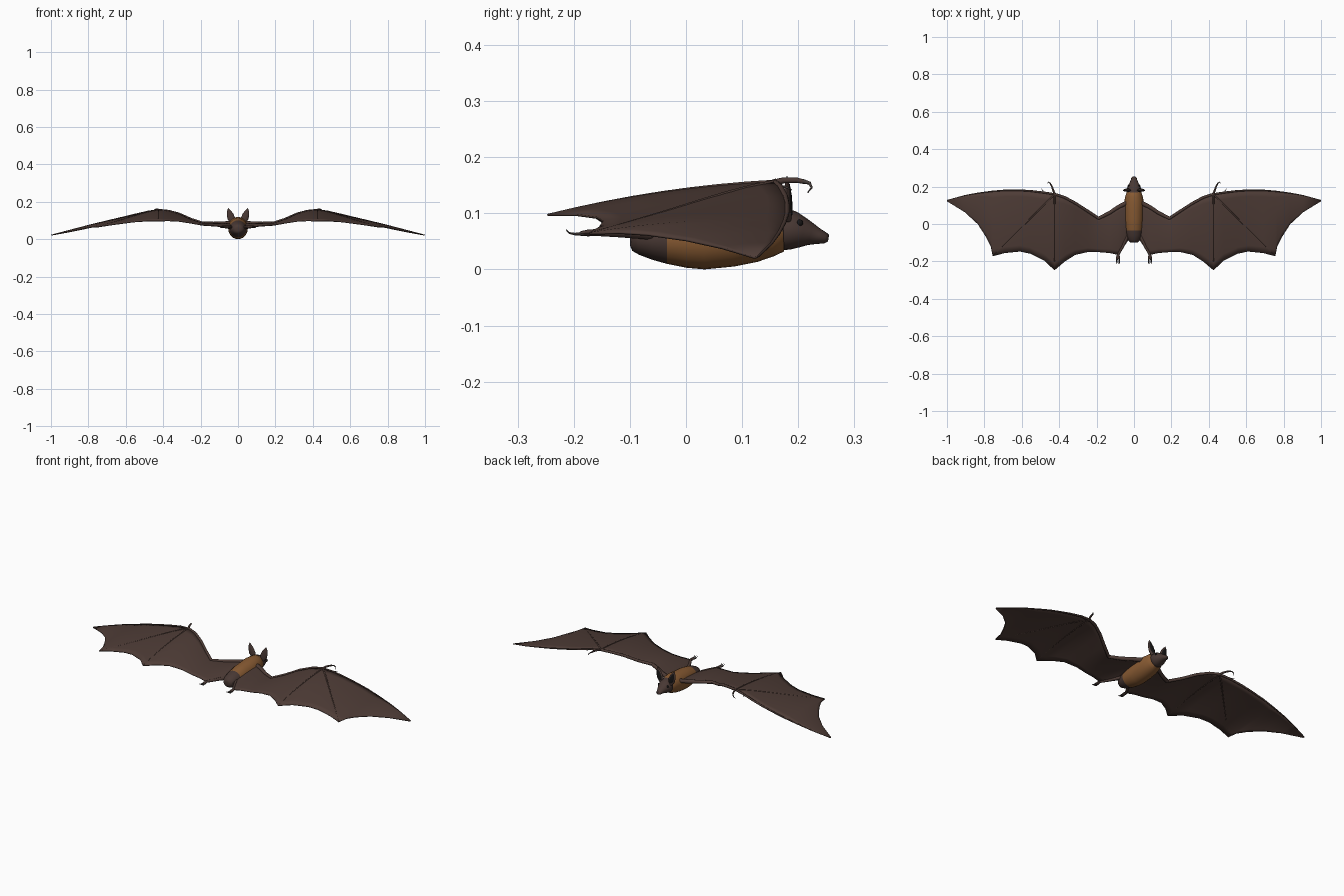
import bpy, bmesh, math
from mathutils import Vector


def mat(name, r, g, b):
    m = bpy.data.materials.new(name)
    m.diffuse_color = (r, g, b, 1)
    return m


MEMBRANE = mat("wing brown", 0.076, 0.045, 0.037)
DARK = mat("dark fur", 0.066, 0.040, 0.034)
FUR = mat("golden fur", 0.25, 0.105, 0.033)
BLACK = mat("black", 0.008, 0.007, 0.007)
CLAW = mat("claw grey", 0.06, 0.048, 0.044)


def finish(name, bm, mats, mirror=False, angle=50):
    bmesh.ops.recalc_face_normals(bm, faces=bm.faces)
    me = bpy.data.meshes.new(name)
    bm.to_mesh(me)
    bm.free()
    for m in mats:
        me.materials.append(m)
    me.shade_smooth()
    me.set_sharp_from_angle(angle=math.radians(angle))
    ob = bpy.data.objects.new(name, me)
    bpy.context.collection.objects.link(ob)
    if mirror:
        ob.modifiers.new("mirror", 'MIRROR')
    return ob


def loft(name, sections, mats, ref=(0, 0, 1), n=10, mirror=True, rule=None):
    """Skin elliptical rings: each section is (x, y, z, radius_a, radius_b)."""
    bm = bmesh.new()
    pts = [Vector(s[:3]) for s in sections]
    rings = []
    for i, s in enumerate(sections):
        t = (pts[min(i + 1, len(pts) - 1)] - pts[max(i - 1, 0)]).normalized()
        a = t.cross(Vector(ref)).normalized()
        b = a.cross(t)
        rings.append([bm.verts.new(pts[i] + a * s[3] * math.cos(k * math.tau / n)
                                   + b * s[4] * math.sin(k * math.tau / n)) for k in range(n)])
    for r0, r1 in zip(rings, rings[1:]):
        for k in range(n):
            bm.faces.new((r0[k], r0[(k + 1) % n], r1[(k + 1) % n], r1[k]))
    bm.faces.new(rings[0])
    bm.faces.new(rings[-1])
    if rule:
        for f in bm.faces:
            f.material_index = rule(f.calc_center_median())
    return finish(name, bm, mats, mirror)


def tube(name, path, r0, r1, m, n=8):
    """Round tube tapering from r0 to r1."""
    k = len(path) - 1
    secs = [(*p, r0 + (r1 - r0) * i / k, r0 + (r1 - r0) * i / k) for i, p in enumerate(path)]
    return loft(name, secs, [m], n=n)


# Body: golden coat with dark rump and neck
loft("body", [(0, y, z, a, b) for y, z, a, b in (
    (-.10, .053, .008, .010), (-.097, .053, .022, .02), (-.085, .054, .033, .028),
    (-.06, .055, .042, .038), (-.034, .055, .046, .045), (0, .055, .050, .052),
    (.03, .056, .052, .056), (.08, .060, .053, .055), (.12, .066, .052, .053),
    (.15, .070, .046, .047), (.172, .073, .039, .041), (.18, .072, .030, .030))],
    [FUR, DARK], n=24, mirror=False,
    rule=lambda c: 1 if c.y < -.034 or c.y > .172 else 0)

# Head and snout
loft("head", [(0, y, z, a, b) for y, z, a, b in (
    (.160, .072, .034, .036), (.175, .072, .038, .038), (.192, .069, .037, .034),
    (.208, .066, .031, .027), (.222, .063, .023, .020), (.236, .059, .017, .014),
    (.248, .056, .014, .010), (.254, .055, .007, .005))], [DARK], n=20, mirror=False)

# Nose tip and eyes
for name, loc, r, mir in (("nose", (0, .250, .060), .005, False),
                          ("eyes", (.028, .203, .083), .006, True)):
    bm = bmesh.new()
    bmesh.ops.create_uvsphere(bm, u_segments=12, v_segments=8, radius=r)
    bmesh.ops.translate(bm, verts=bm.verts, vec=loc)
    finish(name, bm, [BLACK], mir)

# Ears with darker inner faces
loft("ears", [(.028, .18, .088, .012, .008), (.036, .18, .112, .020, .008),
              (.043, .18, .132, .018, .006), (.049, .18, .150, .011, .004),
              (.052, .18, .166, .001, .001)], [DARK], ref=(0, 1, 0), n=12)
loft("inner_ears", [(.031, .1845, .098, .008, .005), (.036, .1845, .112, .014, .0055),
                    (.043, .1835, .132, .012, .005), (.049, .182, .152, .004, .003)],
     [BLACK], ref=(0, 1, 0), n=12)

# Wing stations: x, leading y, trailing y, leading z, trailing z
WING = [
    (.02, .115, -.07, .085, .060), (.05, .108, -.115, .085, .062), (.085, .09, -.165, .084, .066),
    (.13, .06, -.155, .083, .070), (.19, .03, -.150, .085, .074), (.25, .07, -.150, .105, .085),
    (.315, .112, -.165, .134, .095), (.37, .142, -.200, .149, .098), (.425, .16, -.247, .155, .097),
    (.48, .168, -.195, .147, .097), (.555, .177, -.158, .130, .092), (.61, .18, -.147, .117, .085),
    (.69, .18, -.155, .099, .074), (.755, .175, -.172, .083, .064), (.765, .174, -.12, .080, .065),
    (.79, .171, -.07, .075, .062), (.835, .165, 0, .064, .052), (.905, .152, .064, .046, .038),
    (.998, .127, .121, .022, .021)]


def station(x):
    for a, b in zip(WING, WING[1:]):
        if x <= b[0]:
            f = (x - a[0]) / (b[0] - a[0])
            return [p + (q - p) * f for p, q in zip(a, b)]
    return WING[-1]


def surf(x, t):
    """Point on the wing at span x and chord fraction t (0 trailing, 1 leading)."""
    _, yl, yt, zl, zt = station(x)
    camber = .01 * min(1, (yl - yt) / .35) * 4 * t * (1 - t)
    return (x, yt + (yl - yt) * t, zt + (zl - zt) * t + camber)


def on_wing(x, y):
    _, yl, yt, _, _ = station(x)
    return surf(x, max(0, min(1, (y - yt) / (yl - yt))))


# Wing membrane
bm = bmesh.new()
N = 10
cols = [[bm.verts.new(surf(s[0], j / N)) for j in range(N + 1)] for s in WING]
for c0, c1 in zip(cols, cols[1:]):
    for j in range(N):
        bm.faces.new((c0[j], c1[j], c1[j + 1], c0[j + 1]))
wing = finish("wing_membranes", bm, [MEMBRANE])
sol = wing.modifiers.new("thickness", 'SOLIDIFY')
sol.thickness, sol.offset = .004, 0
wing.modifiers.new("mirror", 'MIRROR')

# Arm and finger bones
tube("upper_arms", [(.035, .115, .085), (.085, .09, .084), (.13, .06, .083), (.19, .03, .085)],
     .012, .009, MEMBRANE)
tube("forearms", [surf(x, 1) for x in (.18, .19, .25, .315, .37, .425)], .009, .007, MEMBRANE)
tube("leading_fingers", [surf(x, 1) for x in (.42, .48, .555, .61, .69, .755, .835, .905, .998)],
     .006, .002, MEMBRANE)
for name, tx, ty in (("middle_fingers", .755, -.17), ("rear_fingers", .425, -.245)):
    tube(name, [on_wing(.425 + (tx - .425) * i / 8, .158 + (ty - .158) * i / 8) for i in range(9)],
         .005, .002, MEMBRANE)

# Hooked thumbs and small finger claws
tube("thumbs", [(.42, .150, .153), (.430, .175, .159), (.438, .198, .159), (.444, .212, .156)],
     .006, .004, DARK)
tube("thumb_claws", [(.443, .209, .157), (.450, .220, .154), (.458, .224, .146), (.464, .217, .137)],
     .004, .001, CLAW)
tube("finger_claws", [(.478, .165, .148), (.488, .178, .147), (.494, .188, .142)], .003, .001, CLAW)

# Legs, feet and toes
tube("legs", [(.03, -.05, .062), (.058, -.115, .065), (.085, -.165, .066)], .010, .006, MEMBRANE)
loft("feet", [(.085, -.160, .066, .006, .006), (.085, -.175, .065, .010, .006),
              (.085, -.188, .064, .010, .004)], [DARK], n=8)
for i, dx in enumerate((-.008, 0, .008)):
    tube(f"toe_claw_{i + 1}", [(.085 + dx * .8, -.183, .064), (.085 + dx, -.198, .063),
                               (.085 + dx, -.208, .065), (.085 + dx, -.214, .071)],
         .0035, .001, CLAW, n=6)
